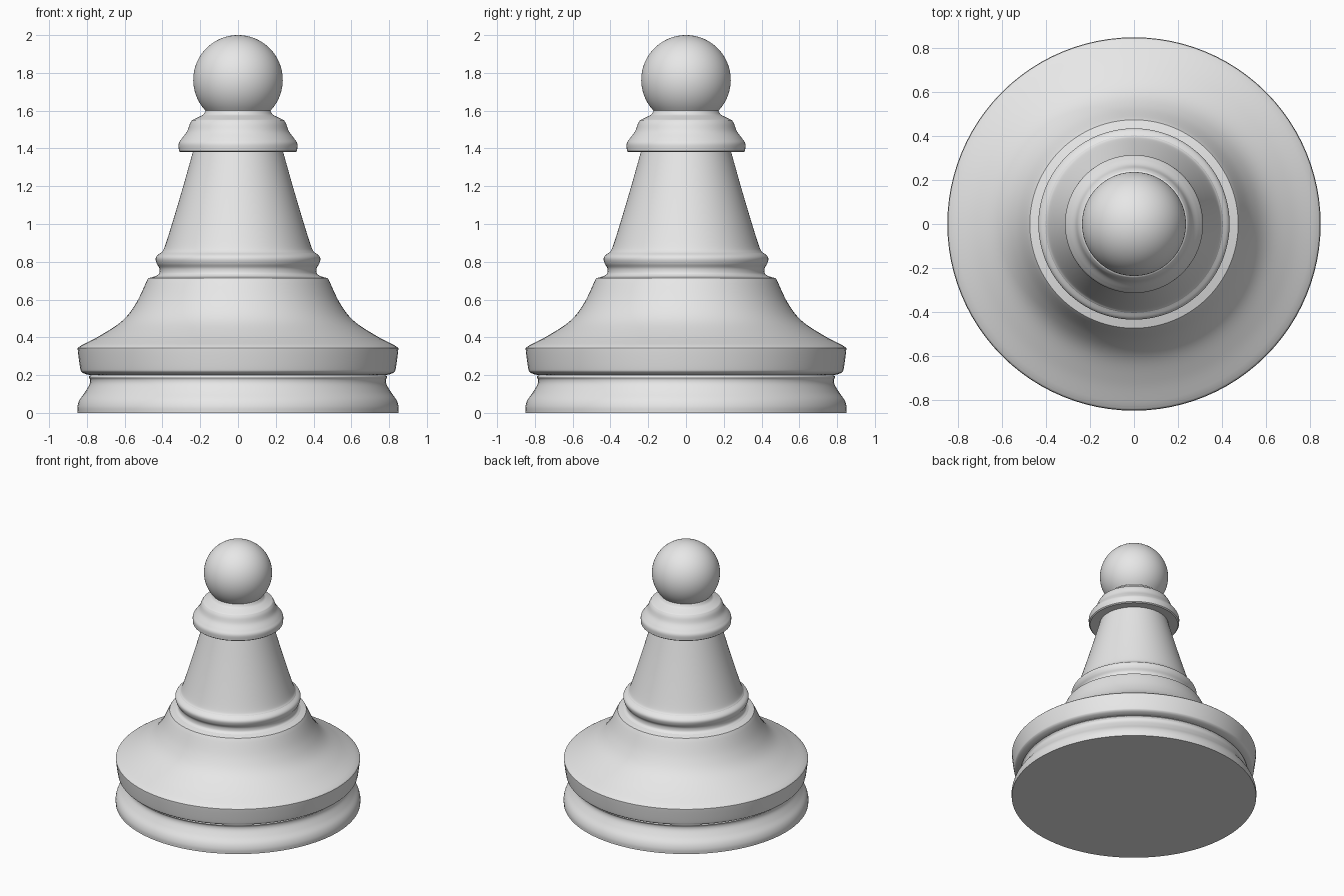
import bpy, math
from mathutils import Vector

if "Cube" in bpy.data.objects:
    bpy.data.objects.remove(bpy.data.objects["Cube"])

SEG = 96
mat = bpy.data.materials.new("pale_grey")
mat.diffuse_color = (0.8, 0.8, 0.8, 1)
mat.use_nodes = True
mat.node_tree.nodes["Principled BSDF"].inputs["Base Color"].default_value = mat.diffuse_color


def smooth(pts, n=6):
    """Catmull-Rom curve through (radius, height) points."""
    p = [Vector(q) for q in pts]
    p = [2 * p[0] - p[1]] + p + [2 * p[-1] - p[-2]]
    out = []
    for a, b, c, d in zip(p, p[1:], p[2:], p[3:]):
        for i in range(n):
            t = i / n
            out.append(0.5 * (2 * b + (c - a) * t + (2 * a - 5 * b + 4 * c - d) * t * t
                              + (3 * b - a - 3 * c + d) * t ** 3))
    return out + [p[-2]]


def lathe(name, *curves):
    """Spin joined profile pieces round z; radius 0 becomes a pole."""
    prof = []
    for c in curves:
        for r, z in c:
            if not prof or math.hypot(r - prof[-1][0], z - prof[-1][1]) > 1e-4:
                prof.append((r, z))
    verts, rings, faces = [], [], []
    for r, z in prof:
        n = 1 if r < 1e-5 else SEG
        rings.append([len(verts) + i % n for i in range(SEG)])
        verts += [(r * math.cos(2 * math.pi * i / SEG), r * math.sin(2 * math.pi * i / SEG), z)
                  for i in range(n)]
    for lo, hi in zip(rings, rings[1:]):
        for i in range(SEG):
            j = (i + 1) % SEG
            faces.append(list(dict.fromkeys((lo[i], lo[j], hi[j], hi[i]))))
    me = bpy.data.meshes.new(name)
    me.from_pydata(verts, [], faces)
    me.materials.append(mat)
    ob = bpy.data.objects.new(name, me)
    bpy.context.collection.objects.link(ob)
    bpy.context.view_layer.objects.active = ob
    ob.select_set(True)
    bpy.ops.object.shade_smooth_by_angle(angle=math.radians(35))
    ob.select_set(False)


# foot: closed underside, rounded lip and waist
lathe("foot", [(0, 0), (0.85, 0)],
      smooth([(0.85, 0), (0.85, 0.035), (0.838, 0.07), (0.81, 0.11),
              (0.787, 0.15), (0.783, 0.175), (0.79, 0.19), (0.78, 0.2)]))

# flared body with thick rim
lathe("flared_body", smooth([(0.78, 0.2), (0.805, 0.205), (0.828, 0.217), (0.836, 0.24),
                             (0.848, 0.33), (0.846, 0.345), (0.83, 0.357)]),
      smooth([(0.83, 0.357), (0.72, 0.415), (0.61, 0.49), (0.54, 0.58), (0.48, 0.705)]),
      [(0.475, 0.713), (0.435, 0.724)])

# ring between body and stem
lathe("stem_ring", smooth([(0.435, 0.724), (0.418, 0.738), (0.416, 0.765), (0.43, 0.79),
                           (0.436, 0.815), (0.428, 0.833), (0.405, 0.85)]))

# tapering stem
lathe("stem", smooth([(0.405, 0.85), (0.388, 0.88), (0.345, 1.015), (0.29, 1.2), (0.238, 1.385)]))

# collar
lathe("collar", [(0.238, 1.385), (0.305, 1.38), (0.313, 1.386)],
      smooth([(0.313, 1.386), (0.314, 1.425), (0.298, 1.452), (0.27, 1.49), (0.255, 1.53), (0.243, 1.55)]),
      smooth([(0.243, 1.55), (0.205, 1.568), (0.184, 1.58), (0.17, 1.602)]))

# ball head, cut open where it meets the collar
R, CZ = 0.237, 1.763
a0 = math.asin((1.602 - CZ) / R)
lathe("ball_head", [(R * math.cos(a), CZ + R * math.sin(a))
                    for a in (a0 + (math.pi / 2 - a0) * i / 32 for i in range(33))])
